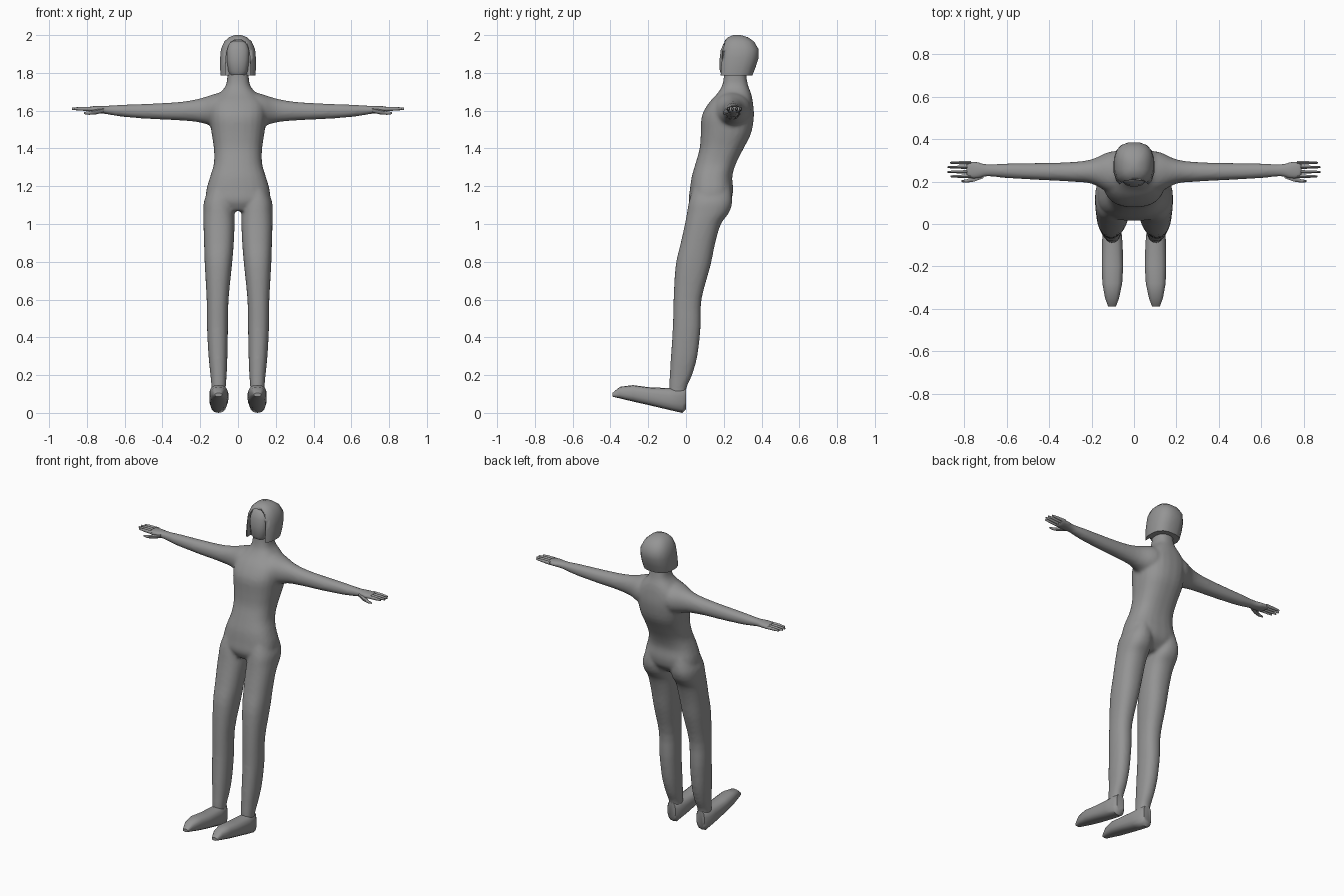
import bpy, bmesh, math
from mathutils import Vector

cube = bpy.data.objects.get("Cube")
if cube:
    bpy.data.objects.remove(cube, do_unlink=True)

grey = bpy.data.materials.new("plain grey")
grey.use_nodes = True
COLOUR = (0.3, 0.3, 0.3, 1)
grey.diffuse_color = COLOUR
grey.node_tree.nodes["Principled BSDF"].inputs["Base Color"].default_value = COLOUR

AXES = {
    "x": lambda t, a, b: (t, a, b),
    "y": lambda t, a, b: (a, t, b),
    "z": lambda t, a, b: (a, b, t),
}


def refine(rings, steps):
    """Add smooth in-between rings (Catmull-Rom)."""
    out = []
    last = len(rings) - 1
    for i in range(last):
        p0, p1 = rings[max(i - 1, 0)], rings[i]
        p2, p3 = rings[i + 1], rings[min(i + 2, last)]
        for s in range(steps):
            u = s / steps
            out.append([
                b + u * ((c - a) + u * ((2 * a - 5 * b + 4 * c - d)
                                        + u * (3 * b - a - 3 * c + d))) / 2
                for a, b, c, d in zip(p0, p1, p2, p3)])
    return out + [rings[last]]


def loft(bm, axis, rings, sides=16, power=2.4, steps=1, mirror=False):
    """Skin rounded sections given as (position, a min, a max, b min, b max)."""
    loops = []
    for t, a0, a1, b0, b1 in refine(rings, steps):
        loop = []
        for k in range(sides):
            ang = math.tau * (k + 0.5) / sides
            c, s = math.cos(ang), math.sin(ang)
            ca = math.copysign(abs(c) ** (2 / power), c)
            sb = math.copysign(abs(s) ** (2 / power), s)
            co = Vector(AXES[axis](t, (a0 + a1) / 2 + ca * (a1 - a0) / 2,
                                   (b0 + b1) / 2 + sb * (b1 - b0) / 2))
            if mirror:
                co.x = -co.x
            loop.append(bm.verts.new(co))
        loops.append(loop)
    for low, high in zip(loops, loops[1:]):
        for k in range(sides):
            j = (k + 1) % sides
            bm.faces.new((low[k], low[j], high[j], high[k]))
    bm.faces.new(loops[0])
    bm.faces.new(loops[-1])


def finish(bm, name, angle=40):
    bmesh.ops.recalc_face_normals(bm, faces=bm.faces[:])
    mesh = bpy.data.meshes.new(name)
    bm.to_mesh(mesh)
    bm.free()
    mesh.materials.append(grey)
    obj = bpy.data.objects.new(name, mesh)
    bpy.context.collection.objects.link(obj)
    bpy.ops.object.select_all(action="DESELECT")
    obj.select_set(True)
    bpy.context.view_layer.objects.active = obj
    bpy.ops.object.shade_smooth_by_angle(angle=math.radians(angle))
    return obj


# Torso and neck: (height, half width, front, back)
torso = [
    (1.07, .10, .04, .18), (1.12, .165, .015, .235), (1.18, .168, .02, .25),
    (1.25, .148, .03, .245), (1.32, .128, .05, .265), (1.40, .128, .072, .305),
    (1.48, .14, .078, .345), (1.57, .15, .083, .36), (1.64, .145, .12, .355),
    (1.69, .10, .165, .345), (1.73, .066, .19, .33), (1.78, .057, .2, .32),
    (1.84, .057, .2, .32),
]
# Leg: (height, inner, outer, front, back)
leg = [
    (.05, .068, .138, -.085, -.005), (.13, .065, .14, -.09, .002),
    (.2, .06, .146, -.086, .032), (.3, .056, .156, -.08, .06),
    (.45, .053, .164, -.07, .077), (.6, .05, .166, -.066, .082),
    (.78, .032, .176, -.055, .13), (.9, .022, .18, -.028, .155),
    (1.0, .018, .183, -.006, .185), (1.06, .018, .184, .005, .228),
    (1.12, .02, .18, .016, .245), (1.2, .03, .15, .04, .235),
]
# Arm and palm: (distance out, front, back, bottom, top)
arm = [
    (.05, .14, .345, 1.51, 1.705), (.12, .15, .34, 1.515, 1.69),
    (.2, .19, .305, 1.537, 1.665), (.3, .2, .292, 1.548, 1.647),
    (.45, .208, .288, 1.555, 1.638), (.6, .216, .286, 1.566, 1.632),
    (.69, .224, .282, 1.58, 1.627), (.74, .212, .294, 1.587, 1.626),
    (.79, .212, .3, 1.592, 1.622),
]

# Body: overlapping forms fused into one smooth skin
bm = bmesh.new()
loft(bm, "z", [(z, -w, w, f, b) for z, w, f, b in torso], 24, 2.5, 3)
for side in (False, True):
    loft(bm, "z", leg, 24, 2.3, 3, side)
    loft(bm, "x", arm, 24, 2.1, 3, side)
body = finish(bm, "body")
fuse = body.modifiers.new("fuse", "REMESH")
fuse.mode = "VOXEL"
fuse.voxel_size = 0.01
fuse.use_smooth_shade = True
soften = body.modifiers.new("soften", "SMOOTH")
soften.factor = 0.5
soften.iterations = 5

# Feet: long tapered wedges with a raised toe
foot = [
    (0, .075, .132, .02, .13), (-.02, .06, .147, 0, .132),
    (-.09, .053, .152, .016, .131), (-.2, .05, .153, .042, .136),
    (-.28, .055, .15, .06, .147), (-.35, .07, .137, .077, .138),
    (-.39, .085, .122, .086, .105),
]
for name, side in (("left", False), ("right", True)):
    bm = bmesh.new()
    loft(bm, "y", foot, 14, 2.7, 1, side)
    finish(bm, name + "_foot", 50)

    # Fingers
    bm = bmesh.new()
    for y, tip in ((.225, .865), (.246, .88), (.268, .88), (.289, .868)):
        loft(bm, "x", [(.77, y - .01, y + .01, 1.597, 1.62),
                       (.83, y - .008, y + .008, 1.6, 1.62),
                       (tip, y - .005, y + .005, 1.604, 1.616)],
             6, 2, 1, side)
    finish(bm, name + "_fingers", 60)

    # Thumb, slanting forward and down
    bm = bmesh.new()
    loft(bm, "x", [(.71, .215, .245, 1.59, 1.615),
                   (.755, .198, .225, 1.58, 1.606),
                   (.79, .194, .212, 1.578, 1.597),
                   (.815, .197, .207, 1.582, 1.592)], 6, 2, 1, side)
    finish(bm, name + "_thumb", 60)

# Bobbed hair: (height, half width, front, back)
hair_rings = [
    (1.785, .093, .165, .352), (1.83, .097, .168, .37),
    (1.88, .096, .174, .386), (1.925, .092, .182, .386),
    (1.965, .074, .198, .362), (1.988, .05, .22, .33), (2.0, .018, .25, .29),
]
bm = bmesh.new()
loft(bm, "z", [(z, -w, w, f, b) for z, w, f, b in hair_rings], 16, 2.6)
hair = finish(bm, "hair", 45)

# Arched opening cut into the front of the hair
bm = bmesh.new()
loft(bm, "y", [(.1, -.066, .066, 1.63, 1.975),
               (.222, -.066, .066, 1.63, 1.975)], 20, 3)
cutter = finish(bm, "face_opening_cutter")
cutter.hide_render = True
cutter.hide_viewport = True
cut = hair.modifiers.new("face opening", "BOOLEAN")
cut.operation = "DIFFERENCE"
cut.object = cutter
cut.solver = "EXACT"

# Smooth face set inside the opening
face_rings = [
    (1.788, .04, .19, .28), (1.81, .052, .178, .28), (1.87, .06, .177, .28),
    (1.92, .06, .183, .28), (1.955, .05, .198, .28), (1.97, .03, .215, .28),
]
bm = bmesh.new()
loft(bm, "z", [(z, -w, w, f, b) for z, w, f, b in face_rings], 16, 2.6)
finish(bm, "face", 50)
